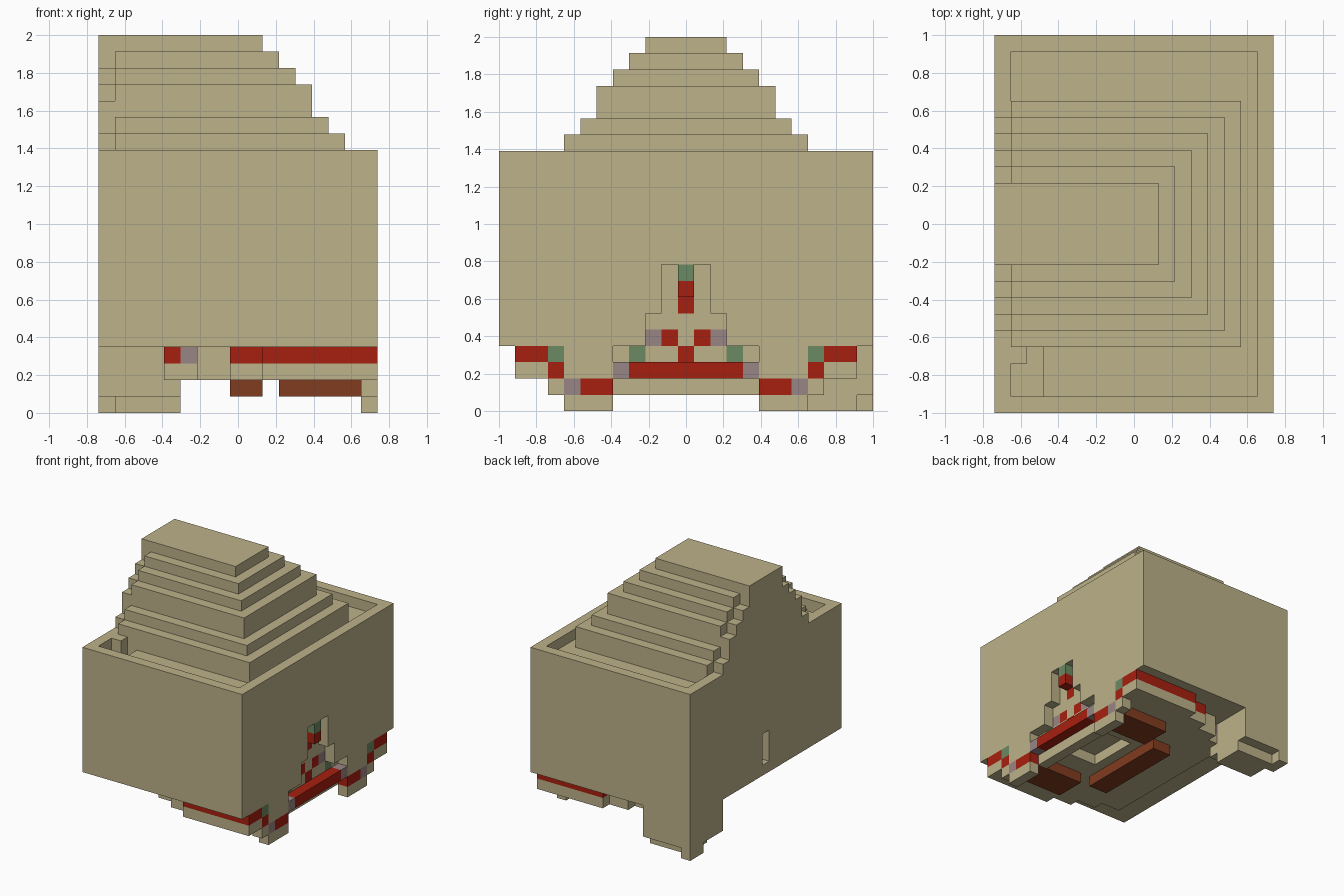
import bpy
import bmesh
from mathutils import Vector

cube = bpy.data.objects.get("Cube")
if cube:
    bpy.data.objects.remove(cube, do_unlink=True)

U = 2 / 23                      # block size
NX, NY, TOP, WALL = 17, 23, 23, 16

COLOURS = {
    "sandstone": (0.509, 0.445, 0.254),
    "red": (0.39, 0.014, 0.005),
    "green": (0.147, 0.254, 0.122),
    "mauve": (0.323, 0.235, 0.235),
    "brown": (0.223, 0.045, 0.014),
}
NAMES = list(COLOURS)
MATS = []
for name, rgb in COLOURS.items():
    m = bpy.data.materials.new(name)
    m.use_nodes = True
    m.diffuse_color = (*rgb, 1)
    bsdf = m.node_tree.nodes["Principled BSDF"]
    bsdf.inputs["Base Color"].default_value = (*rgb, 1)
    bsdf.inputs["Roughness"].default_value = 0.9
    MATS.append(m)

cells = {}                      # block position -> (part, colour)


def fill(part, x, y, z, colour="sandstone"):
    for i in range(*x):
        for j in range(*y):
            for k in range(*z):
                cells[i, j, k] = (part, colour)


def carve(x, y, z):
    for i in range(*x):
        for j in range(*y):
            for k in range(*z):
                cells.pop((i, j, k), None)


def middle(half):
    """Range of blocks centred on the depth axis."""
    return (int(11.5 - half), int(11.5 + half))


def pair(part, x, near, far, z, colour="sandstone"):
    """The same block group on both sides of the centre line."""
    a, b = int(11.5 + near), int(11.5 + far)
    fill(part, x, (a, b), z, colour)
    fill(part, x, (NY - b, NY - a), z, colour)


# Walled box with a sunken gutter
fill("walls", (0, NX), (0, NY), (4, WALL))
carve((1, NX - 1), (1, NY - 1), (15, WALL))
carve((1, 3), (1, 4), (14, WALL))
fill("walls", (1, 2), (3, 4), (14, WALL))

# Stepped roof, with a narrower stepped slab at the back
for half, lo, hi in ((7.5, 15, 17), (6.5, 17, 18), (5.5, 18, 20),
                     (4.5, 20, 21), (3.5, 21, 22), (2.5, 22, TOP)):
    fill("stepped_roof", (1, int(half + 7.5)), middle(half), (lo, hi))
for half, lo, hi in ((6.5, 16, 17), (5.5, 17, 19), (4.5, 19, 20),
                     (3.5, 20, 21), (2.5, 21, TOP)):
    fill("roof_back_slab", (0, 1), middle(half), (lo, hi))

# Slot in the back wall
carve((0, 1), (11, 12), (5, 8))

# Base narrowing towards the back, with a coloured band on its rim
for x, half, band in (((10, 16), 10.5, "red"), ((8, 10), 9.5, "red"),
                      ((6, 8), 8.5, "sandstone"), ((5, 6), 7.5, "mauve"),
                      ((4, 5), 7.5, "red")):
    fill("base", x, middle(half), (2, 4))
    pair("base", x, half - 1, half, (3, 4), band)
carve((11, 14), middle(2.5), (2, 3))

# Doorway recess in the decorated wall
for half, top in ((1.5, 9), (2.5, 6), (4.5, 4)):
    carve((16, 17), middle(half), (4, top))

# Ornaments inside the recess
fill("door_ornament", (16, 17), (11, 12), (8, 9), "green")
fill("door_ornament", (16, 17), (11, 12), (7, 8), "red")
fill("door_ornament", (15, 16), (11, 12), (6, 7), "red")
pair("door_ornament", (15, 16), 0.5, 1.5, (4, 5), "red")
pair("door_ornament", (15, 16), 1.5, 2.5, (4, 5), "mauve")
fill("door_ornament", (15, 16), (11, 12), (3, 4), "red")
pair("door_ornament", (15, 16), 2.5, 3.5, (3, 4), "green")

# Frieze along the foot of the decorated wall
fill("frieze", (16, 17), middle(3.5), (2, 3), "red")
fill("frieze", (15, 16), middle(4.5), (1, 2))
for near, far, low, high, colour in (
        (3.5, 4.5, 2, 3, "mauve"), (4.5, 7.5, 2, 4, "sandstone"),
        (4.5, 6.5, 1, 2, "red"), (6.5, 7.5, 1, 2, "mauve"),
        (7.5, 8.5, 1, 2, "sandstone"), (7.5, 8.5, 2, 3, "red"),
        (7.5, 8.5, 3, 4, "green"), (8.5, 10.5, 2, 3, "sandstone"),
        (8.5, 10.5, 3, 4, "red"), (4.5, 7.5, 0, 1, "sandstone")):
    pair("frieze", (16, 17), near, far, (low, high), colour)

# Brown pads under the base
pair("pads", (11, 16), 4.5, 7.5, (1, 2), "brown")
fill("pads", (8, 10), middle(4.5), (1, 2), "brown")

# Corner pillar with an uneven foot
fill("corner_pillar", (0, 5), (18, NY), (1, 4))
fill("corner_pillar", (1, 5), (19, 22), (0, 1))
fill("corner_pillar", (0, 1), (21, NY), (0, 1))


# Turn each part's exposed block sides into a clean mesh
def build(part):
    bm = bmesh.new()
    verts = {}

    def vert(p):
        if p not in verts:
            verts[p] = bm.verts.new((Vector(p) - Vector((NX / 2, NY / 2, 0))) * U)
        return verts[p]

    for pos, (owner, colour) in cells.items():
        if owner != part:
            continue
        for axis in range(3):
            u, v = (axis + 1) % 3, (axis + 2) % 3
            for side in (0, 1):
                nxt = list(pos)
                nxt[axis] += 2 * side - 1
                if tuple(nxt) in cells:
                    continue
                ring = []
                for du, dv in ((0, 0), (1, 0), (1, 1), (0, 1)):
                    p = list(pos)
                    p[axis] += side
                    p[u] += du
                    p[v] += dv
                    ring.append(vert(tuple(p)))
                face = bm.faces.new(ring if side else ring[::-1])
                face.material_index = NAMES.index(colour)
    bmesh.ops.dissolve_limit(bm, angle_limit=0.01, verts=bm.verts[:],
                             edges=bm.edges[:], delimit={'MATERIAL'})
    mesh = bpy.data.meshes.new(part)
    for m in MATS:
        mesh.materials.append(m)
    bm.to_mesh(mesh)
    bm.free()
    bpy.context.collection.objects.link(bpy.data.objects.new(part, mesh))


for part in sorted({owner for owner, _ in cells.values()}):
    build(part)
